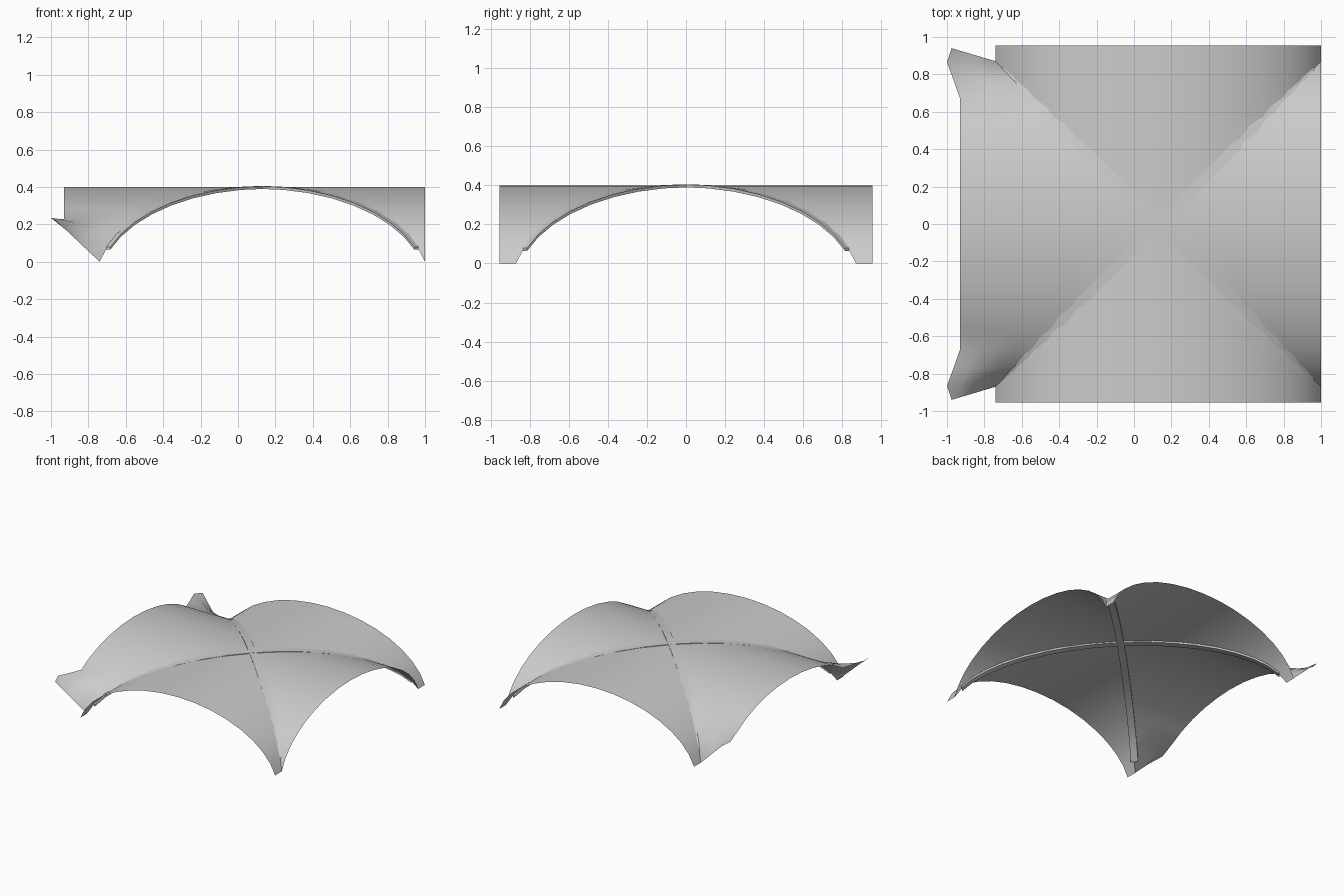
import bpy, bmesh, math
from mathutils import Vector

cube = bpy.data.objects.get("Cube")
if cube:
    bpy.data.objects.remove(cube, do_unlink=True)

CX = 0.13                    # vault centre on x
HALF, A, DROP, RISE = 0.87, 0.888, 0.10, 0.40
N = 8                        # segments per half arch

stone = bpy.data.materials.new("light_grey_plaster")
stone.use_nodes = True
GREY = (0.6, 0.6, 0.6, 1)
stone.diffuse_color = GREY
stone.node_tree.nodes["Principled BSDF"].inputs["Base Color"].default_value = GREY


def arch(d):
    """Height of the elliptical arch at distance d from its axis."""
    return (RISE + DROP) * math.sqrt(max(0, 1 - (d / A) ** 2)) - DROP


TOP = math.asin(HALF / A)
KNOTS = [A * math.sin(TOP * i / N) for i in range(-N, N + 1)]


def finish(name, bm, angle):
    bm.normal_update()
    me = bpy.data.meshes.new(name)
    bm.to_mesh(me)
    bm.free()
    ob = bpy.data.objects.new(name, me)
    bpy.context.collection.objects.link(ob)
    me.materials.append(stone)
    bpy.ops.object.select_all(action='DESELECT')
    ob.select_set(True)
    bpy.context.view_layer.objects.active = ob
    bpy.ops.object.shade_smooth_by_angle(angle=math.radians(angle))
    return ob


def web(name, turn, outer):
    """Barrel web from the groins out to an edge; outer(i, s) gives (out, side, z)."""
    bm = bmesh.new()

    def place(out, side, z):
        x, y = turn(out, side)
        return bm.verts.new((CX + x, y, z))

    rows = []
    for i, s in enumerate(KNOTS):
        inner, edge = Vector((abs(s), s, arch(s))), Vector(outer(i, s))
        rows.append([place(*inner.lerp(edge, t / 4)) for t in range(5)])
    for a, b in zip(rows, rows[1:]):
        for t in range(4):
            bm.faces.new((a[t], a[t + 1], b[t + 1], b[t]))
    bmesh.ops.remove_doubles(bm, verts=bm.verts, dist=0.0005)
    bm.normal_update()
    bmesh.ops.reverse_faces(bm, faces=[f for f in bm.faces if f.normal.z < 0])
    return finish(name, bm, 40)


# Flared feet of the right-hand web, as (out, side, z)
FLARE = [(1.095, 0.77, 0.23), (1.13, 0.865, 0.235), (1.105, 0.94, 0.222)]


def flared(i, s):
    k = abs(i - N) - 6
    if k < 0:
        return (1.06, s, arch(s))
    out, side, z = FLARE[k]
    return (out, math.copysign(side, s), z)


def straight(reach):
    return lambda i, s: (reach, s, arch(s))


web("front_web", lambda o, s: (s, -o), straight(0.955))
web("back_web", lambda o, s: (s, o), straight(0.955))
web("left_web", lambda o, s: (o, s), straight(HALF))
web("right_web", lambda o, s: (-o, s), flared)


# Diagonal ribs, a flat bar swept along each groin
def rib(name, sign):
    bm = bmesh.new()
    side = Vector((1, -sign, 0)).normalized() * 0.027
    end = math.asin(0.832 / A)
    rings = []
    for i in range(-N, N + 1):
        d = A * math.sin(end * i / N)
        c = Vector((CX + d, sign * d, arch(d)))
        rings.append([bm.verts.new(c + side * w + Vector((0, 0, h)))
                      for w, h in ((-1, -0.01), (1, -0.01), (1, 0.005), (-1, 0.005))])
    for a, b in zip(rings, rings[1:]):
        for k in range(4):
            j = (k + 1) % 4
            bm.faces.new((a[k], a[j], b[j], b[k]))
    bm.faces.new(rings[0])
    bm.faces.new(rings[-1])
    bmesh.ops.recalc_face_normals(bm, faces=bm.faces)
    finish(name, bm, 30)


rib("diagonal_rib_a", 1)
rib("diagonal_rib_b", -1)
